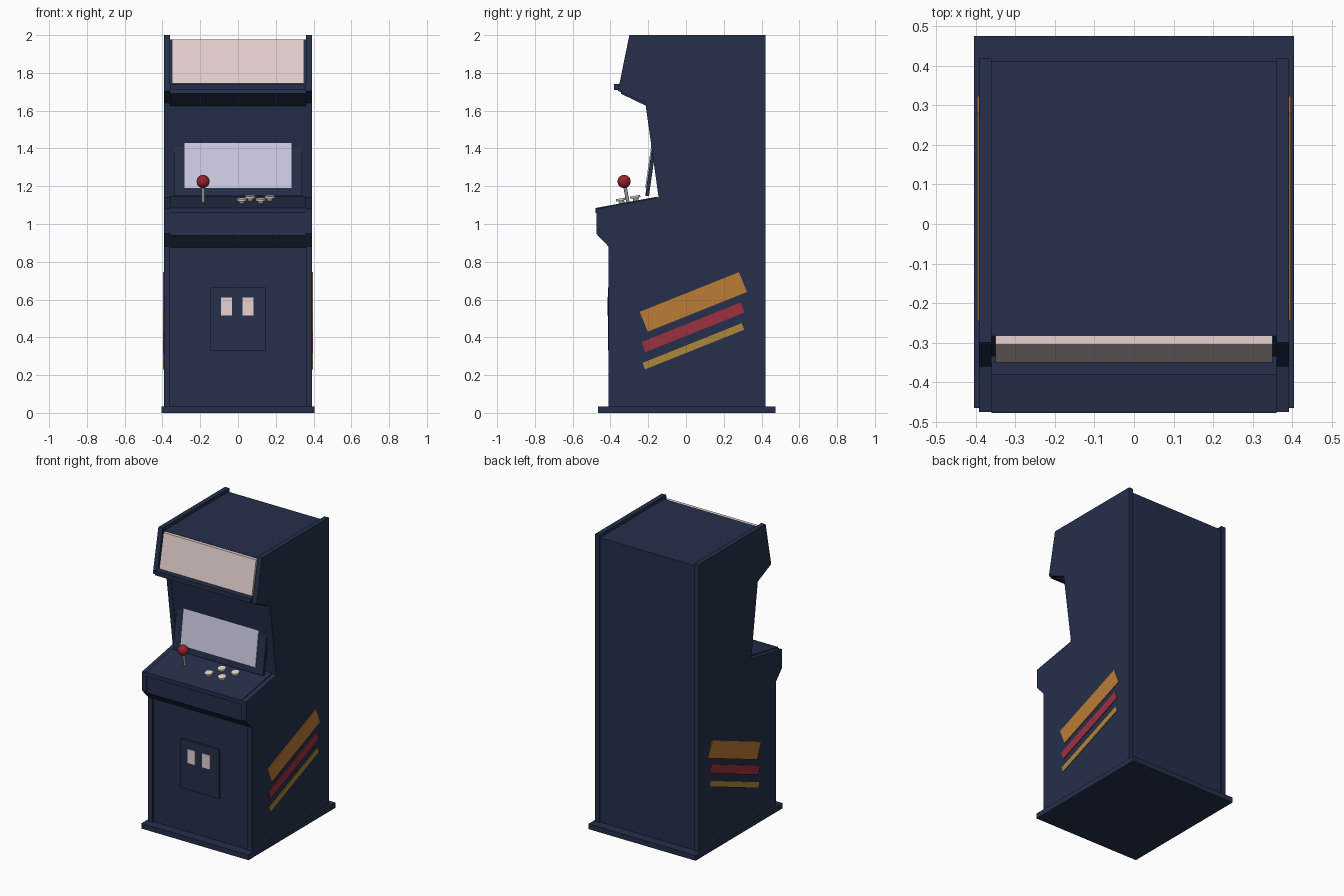
import bpy, bmesh, math
from mathutils import Vector, Matrix

cube = bpy.data.objects.get("Cube")
if cube:
    bpy.data.objects.remove(cube, do_unlink=True)


def material(name, rgb):
    m = bpy.data.materials.new(name)
    m.use_nodes = True
    m.diffuse_color = (*rgb, 1)
    m.node_tree.nodes["Principled BSDF"].inputs["Base Color"].default_value = (*rgb, 1)
    return m


navy = material("navy", (0.018, 0.029, 0.070))
orange = material("orange", (0.50, 0.20, 0.038))
red = material("stripe_red", (0.34, 0.03, 0.05))
yellow = material("mustard", (0.43, 0.24, 0.045))
pale = material("pale_pink", (0.80, 0.64, 0.64))
glass = material("screen_lilac", (0.61, 0.60, 0.76))
ball_red = material("ball_red", (0.32, 0.015, 0.03))
cream = material("button_cream", (0.75, 0.68, 0.62))
steel = material("steel", (0.32, 0.32, 0.32))


def finish(name, bm, mat):
    bmesh.ops.recalc_face_normals(bm, faces=bm.faces[:])
    mesh = bpy.data.meshes.new(name)
    bm.to_mesh(mesh)
    bm.free()
    mesh.materials.append(mat)
    ob = bpy.data.objects.new(name, mesh)
    bpy.context.collection.objects.link(ob)
    return ob


def slab(name, profile, x0, x1, mat):
    """Extrude a (y, z) outline from x0 to x1."""
    bm = bmesh.new()
    face = bm.faces.new([bm.verts.new((x0, y, z)) for y, z in profile])
    out = bmesh.ops.extrude_face_region(bm, geom=[face])
    moved = [g for g in out["geom"] if isinstance(g, bmesh.types.BMVert)]
    bmesh.ops.translate(bm, verts=moved, vec=(x1 - x0, 0, 0))
    return finish(name, bm, mat)


def box(name, x, y, z, mat):
    return slab(name, [(y[0], z[0]), (y[1], z[0]), (y[1], z[1]), (y[0], z[1])], *x, mat)


def plate(name, bottom, top, depth, half_width, mat):
    """Tilted panel: front edge runs from bottom to top, depth goes back."""
    (y0, z0), (y1, z1) = bottom, top
    return slab(name, [(y0, z0), (y1, z1), (y1 + depth, z1), (y0 + depth, z0)],
                -half_width, half_width, mat)


# Deck slope shared by every control
slope = math.atan2(0.06, 0.33)
tilt = Matrix.Rotation(slope, 4, 'X')
normal = tilt @ Vector((0, 0, 1))


def deck_point(x, y):
    return Vector((x, y, 1.085 + (y + 0.478) * math.tan(slope)))


def peg(name, base, radius, low, high, mat, sides=12):
    """Cylinder standing square on the deck between two heights."""
    bm = bmesh.new()
    bmesh.ops.create_cone(bm, cap_ends=True, segments=sides, radius1=radius, radius2=radius,
                          depth=high - low,
                          matrix=Matrix.Translation(base + normal * (low + high) / 2) @ tilt)
    return finish(name, bm, mat)


# Cabinet: plinth, side panels and the slightly recessed core
box("plinth", (-0.405, 0.405), (-0.465, 0.475), (0, 0.035), navy)
side_outline = [(-0.41, 0.03), (-0.41, 0.88), (-0.475, 0.95), (-0.475, 1.08), (-0.145, 1.14),
                (-0.215, 1.64), (-0.36, 1.705), (-0.30, 2.0), (0.42, 2.0), (0.42, 0.03)]
core_outline = [(-0.40, 0.03), (-0.40, 0.875), (-0.468, 0.94), (-0.468, 1.06), (-0.14, 1.125),
                (-0.21, 1.625), (-0.345, 1.69), (-0.283, 1.978), (0.412, 1.978), (0.412, 0.03)]
slab("cabinet_core", core_outline, -0.36, 0.36, navy)

# Side panels with three slanted stripes each
stripes = [("orange_stripe", orange, (-0.245, 0.535), (0.043, -0.105)),
           ("red_stripe", red, (-0.235, 0.375), (0.019, -0.054)),
           ("yellow_stripe", yellow, (-0.23, 0.265), (0.013, -0.035))]
for side, s in (("left", 1), ("right", -1)):
    slab(side + "_side_panel", side_outline, s * 0.36, s * 0.392, navy)
    for name, mat, (y, z), (dy, dz) in stripes:
        run, rise = 0.525, 0.21
        slab(f"{side}_{name}", [(y, z), (y + run, z + rise),
                                (y + run + dy, z + rise + dz), (y + dy, z + dz)],
             s * 0.391, s * 0.397, mat)

# Marquee and the trim lip below it
plate("marquee", (-0.350, 1.745), (-0.305, 1.976), 0.022, 0.35, pale)
box("marquee_lip", (-0.36, 0.36), (-0.38, -0.33), (1.71, 1.74), navy)

# Monitor bezel and screen lean back into the core
plate("screen_bezel", (-0.216, 1.147), (-0.153, 1.597), 0.02, 0.34, navy)
plate("screen", (-0.216, 1.19), (-0.168, 1.53), 0.012, 0.283, glass)

# Control deck
slab("control_deck", [(-0.478, 1.057), (-0.478, 1.085), (-0.15, 1.145), (-0.15, 1.117)],
     -0.36, 0.36, navy)

# Joystick
stick = deck_point(-0.185, -0.308)
peg("joystick_shaft", stick, 0.009, -0.005, 0.09, steel)
bm = bmesh.new()
bmesh.ops.create_uvsphere(bm, u_segments=14, v_segments=10, radius=0.035,
                          matrix=Matrix.Translation(stick + normal * 0.111) @ tilt)
finish("joystick_ball", bm, ball_red)

# Buttons in two staggered rows
for i, x in enumerate((0.02, 0.065, 0.12, 0.168)):
    spot = deck_point(x, -0.265 if i % 2 else -0.34)
    peg(f"button_stem_{i + 1}", spot, 0.015, -0.005, 0.016, steel)
    peg(f"button_cap_{i + 1}", spot, 0.027, 0.014, 0.026, cream)

# Coin door with two slots
box("coin_door", (-0.145, 0.145), (-0.414, -0.39), (0.33, 0.665), navy)
for side, x in (("left", 0.052), ("right", -0.06)):
    box(side + "_coin_slot", (x - 0.029, x + 0.029), (-0.419, -0.41), (0.515, 0.61), pale)
